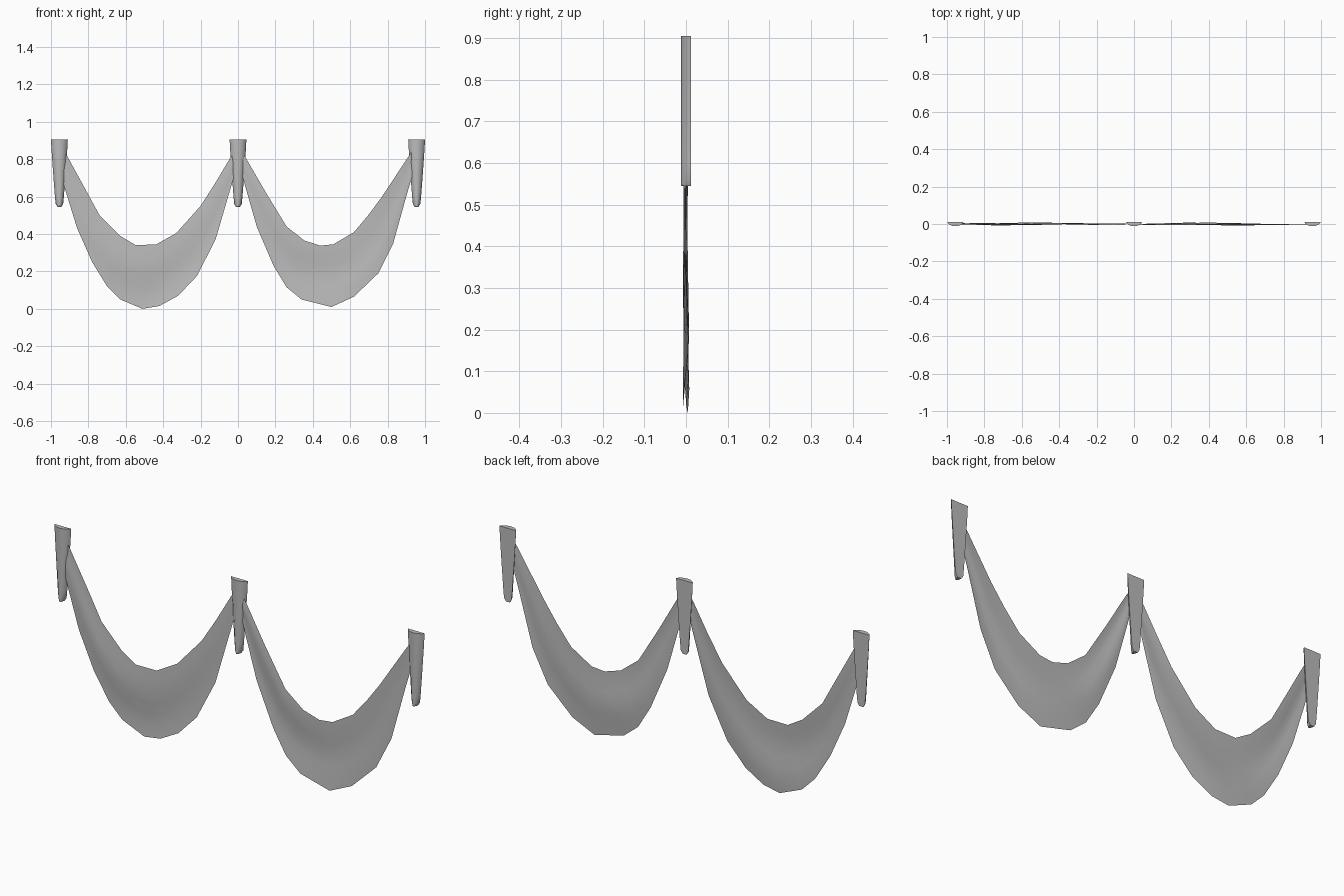
import bpy, math

cube = bpy.data.objects.get("Cube")
if cube:
    bpy.data.objects.remove(cube, do_unlink=True)


def make_material(name, color):
    mat = bpy.data.materials.new(name)
    mat.use_nodes = True
    mat.diffuse_color = color
    bsdf = next(n for n in mat.node_tree.nodes if n.type == 'BSDF_PRINCIPLED')
    bsdf.inputs["Base Color"].default_value = color
    bsdf.inputs["Roughness"].default_value = 0.8
    return mat


grey = make_material("plain grey cloth", (0.5, 0.5, 0.5, 1))


def make_object(name, verts, faces, angle):
    mesh = bpy.data.meshes.new(name)
    mesh.from_pydata(verts, [], faces)
    mesh.materials.append(grey)
    obj = bpy.data.objects.new(name, mesh)
    bpy.context.collection.objects.link(obj)
    bpy.ops.object.select_all(action='DESELECT')
    obj.select_set(True)
    bpy.context.view_layer.objects.active = obj
    bpy.ops.object.shade_smooth_by_angle(angle=math.radians(angle))
    return obj


# Draped cloth: rows blended between an upper and a lower edge
def swag(name, top, bottom, phase, rows=6):
    verts, faces = [], []
    n = len(top)
    for r in range(rows + 1):
        v = r / rows
        for i, (a, b) in enumerate(zip(top, bottom)):
            u = i / (n - 1)
            fold = math.sin(math.pi * u) ** 0.5
            y = 0.008 * fold * math.sin(5 * v + 6 * u + phase) * math.cos(3 * u - 2 * v)
            verts.append((a[0] + (b[0] - a[0]) * v, y, a[1] + (b[1] - a[1]) * v))
    for r in range(rows):
        for i in range(n - 1):
            k = r * n + i
            faces.append((k, k + n, k + n + 1, k + 1))
    return make_object(name, verts, faces, 60)


swag("right_swag",
     [(-.96, .88), (-.915, .82), (-.8, .61), (-.74, .5), (-.63, .39), (-.55, .342), (-.44, .343),
      (-.33, .405), (-.2, .55), (-.12, .675), (-.04, .81), (0, .86)],
     [(-.95, .73), (-.925, .64), (-.86, .43), (-.78, .25), (-.7, .12), (-.63, .05), (-.51, 0),
      (-.42, .015), (-.32, .07), (-.22, .175), (-.12, .37), (0, .78)], 0.5)
swag("left_swag",
     [(0, .86), (.04, .81), (.15, .62), (.26, .44), (.355, .365), (.44, .338), (.51, .345),
      (.62, .41), (.7, .505), (.77, .6), (.915, .82), (.96, .88)],
     [(0, .8), (.04, .65), (.1, .44), (.19, .23), (.26, .115), (.34, .05), (.5, .01),
      (.62, .065), (.75, .19), (.83, .35), (.905, .62), (.96, .8)], 2.5)


# Tapered hanging tail: flat back, bowed front
def tail(name, x):
    levels = [(.905, .045), (.85, .042), (.72, .033), (.6, .024), (.56, .02), (.545, .01)]
    section = [(1, .012), (.85, .002), (.45, -.009), (0, -.012),
               (-.45, -.009), (-.85, .002), (-1, .012)]
    n = len(section)
    verts = [(x + w * s, y, z) for z, w in levels for s, y in section]
    faces = [tuple(reversed(range(n)))]
    for r in range(len(levels) - 1):
        for i in range(n):
            j = (i + 1) % n
            faces.append((r * n + i, r * n + j, r * n + n + j, r * n + n + i))
    last = (len(levels) - 1) * n
    faces.append(tuple(range(last, last + n)))
    obj = make_object(name, verts, faces, 40)
    obj.data.flip_normals() if obj.data.polygons[0].normal.z < 0 else None
    return obj


for label, x in (("right", -.955), ("middle", 0), ("left", .955)):
    tail(label + "_tail", x)
